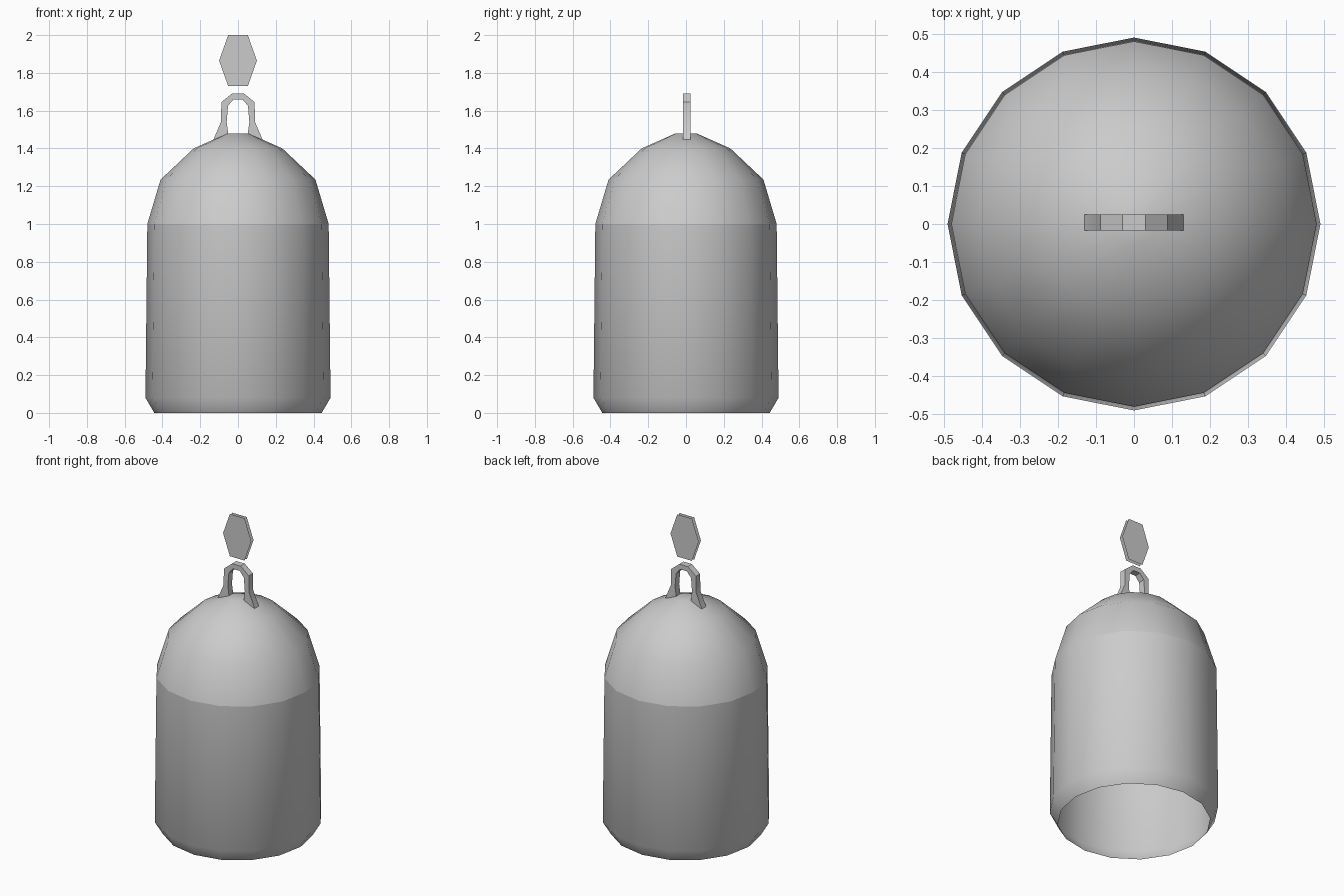
import bpy
import bmesh
from math import cos, sin, pi, radians

cube = bpy.data.objects.get("Cube")
if cube:
    bpy.data.objects.remove(cube, do_unlink=True)

grey = bpy.data.materials.new("plain grey")
grey.use_nodes = True
colour = (0.6, 0.6, 0.6, 1)
grey.diffuse_color = colour
grey.node_tree.nodes["Principled BSDF"].inputs["Base Color"].default_value = colour

SIDES = 16


def finish(name, bm, smooth_angle=None):
    mesh = bpy.data.meshes.new(name)
    bm.to_mesh(mesh)
    bm.free()
    mesh.materials.append(grey)
    obj = bpy.data.objects.new(name, mesh)
    bpy.context.collection.objects.link(obj)
    if smooth_angle:
        bpy.ops.object.select_all(action='DESELECT')
        obj.select_set(True)
        bpy.context.view_layer.objects.active = obj
        bpy.ops.object.shade_smooth_by_angle(angle=radians(smooth_angle))
    return obj


def lathe(name, profile, cap_top=False):
    """Turn a (radius, height) profile, listed from the bottom up."""
    bm = bmesh.new()
    rings = [[bm.verts.new((r * cos(2 * pi * i / SIDES), r * sin(2 * pi * i / SIDES), z))
              for i in range(SIDES)] for r, z in profile]
    for low, high in zip(rings, rings[1:]):
        for i in range(SIDES):
            j = (i + 1) % SIDES
            bm.faces.new((low[i], low[j], high[j], high[i]))
    if cap_top:
        bm.faces.new(rings[-1])
    return finish(name, bm, 60)


def mirrored(points):
    """Complete a right-hand outline with its left-hand mirror image."""
    return points + [(-x, z) for x, z in reversed(points)]


# Hollow bell wall, open underneath, with a tucked-in lip
lathe("bell_wall", [(0.443, 0), (0.49, 0.08), (0.48, 1.0)])

# Rounded crown, shaded apart from the wall
lathe("bell_dome", [(0.48, 1.0), (0.41, 1.235), (0.235, 1.4), (0.055, 1.48)], cap_top=True)

# Flat hanging loop with splayed feet
outer = mirrored([(0.13, 1.447), (0.09, 1.54), (0.088, 1.645), (0.03, 1.692)])
inner = mirrored([(0.05, 1.465), (0.06, 1.54), (0.053, 1.625), (0.024, 1.66)])
bm = bmesh.new()
front, back = [[[bm.verts.new((x, y, z)) for x, z in line] for line in (outer, inner)]
               for y in (-0.017, 0.025)]
for i in range(len(outer) - 1):
    bm.faces.new((front[0][i], front[0][i + 1], front[1][i + 1], front[1][i]))
    bm.faces.new((back[0][i], back[1][i], back[1][i + 1], back[0][i + 1]))
    for k in (0, 1):
        bm.faces.new((front[k][i], back[k][i], back[k][i + 1], front[k][i + 1]))
for i in (0, -1):
    bm.faces.new((front[0][i], front[1][i], back[1][i], back[0][i]))
bmesh.ops.recalc_face_normals(bm, faces=bm.faces)
finish("hanging_loop", bm, 30)

# Hexagonal tag above the loop: two thin parallel faces
hexagon = mirrored([(0.052, 1.73), (0.1, 1.865), (0.052, 2.0)])
bm = bmesh.new()
for y, step in ((-0.008, 1), (0.014, -1)):
    bm.faces.new([bm.verts.new((x, y, z)) for x, z in hexagon[::step]])
finish("hexagon_tag", bm)
